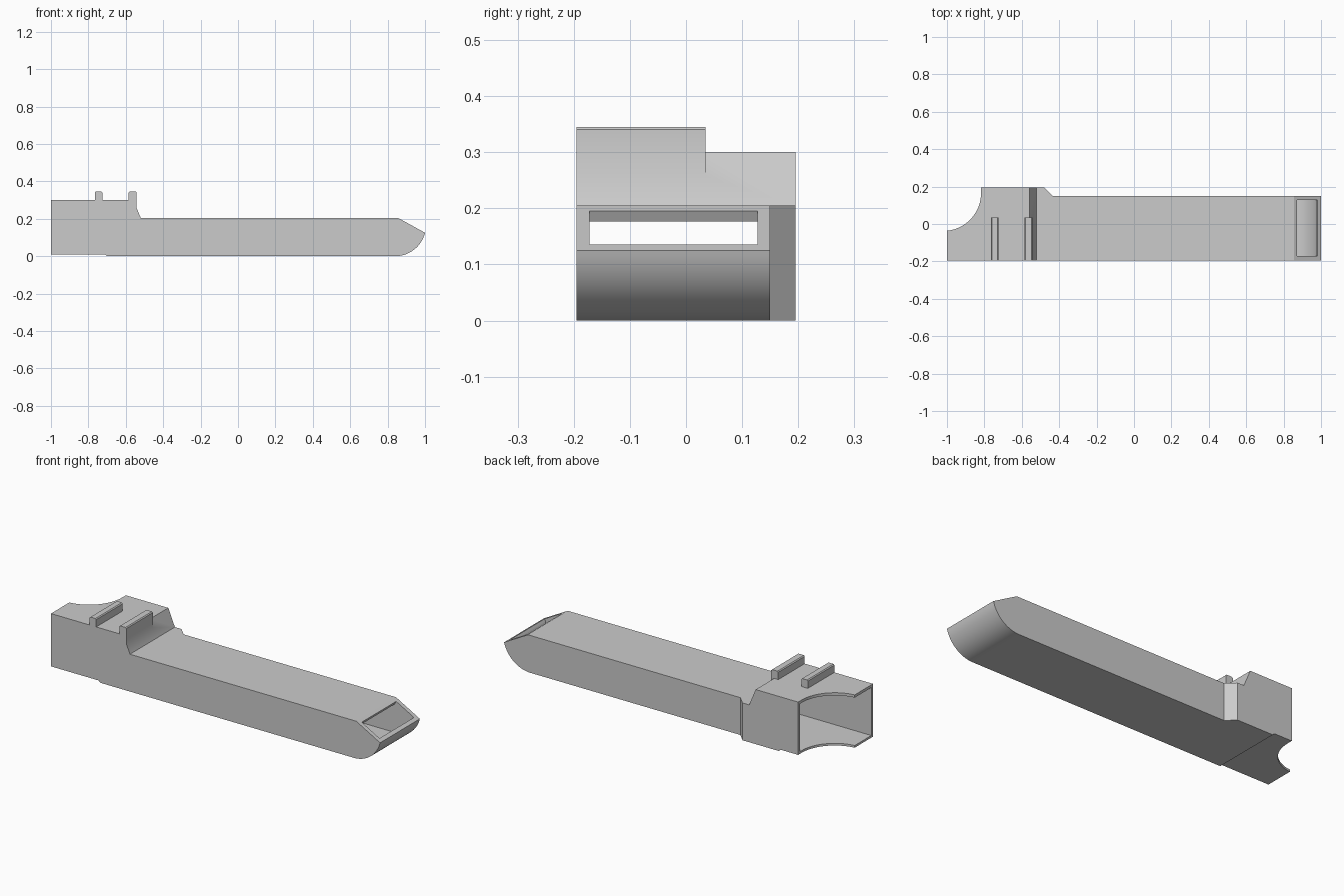
import bpy, bmesh, math
from mathutils import Vector

old = bpy.data.objects.get("Cube")
if old:
    bpy.data.objects.remove(old, do_unlink=True)

grey = bpy.data.materials.new("plain grey")
grey.use_nodes = True
colour = (0.6, 0.6, 0.6, 1)
grey.diffuse_color = colour
grey.node_tree.nodes["Principled BSDF"].inputs["Base Color"].default_value = colour


def prism(name, points, low, high, axis="y"):
    """Extrude an outline: (x, z) along y, or (x, y) along z."""
    bm = bmesh.new()
    place = (lambda a, b: (a, low, b)) if axis == "y" else (lambda a, b: (a, b, low))
    face = bm.faces.new([bm.verts.new(place(a, b)) for a, b in points])
    out = bmesh.ops.extrude_face_region(bm, geom=[face])
    move = Vector((0, high - low, 0) if axis == "y" else (0, 0, high - low))
    bmesh.ops.translate(bm, vec=move, verts=[v for v in out["geom"] if isinstance(v, bmesh.types.BMVert)])
    bmesh.ops.recalc_face_normals(bm, faces=bm.faces)
    mesh = bpy.data.meshes.new(name)
    bm.to_mesh(mesh)
    bm.free()
    mesh.materials.append(grey)
    ob = bpy.data.objects.new(name, mesh)
    bpy.context.collection.objects.link(ob)
    return ob


def combine(target, tool, operation):
    """Apply a boolean and discard the tool."""
    tool.hide_render = True
    mod = target.modifiers.new(operation, "BOOLEAN")
    mod.object, mod.operation, mod.solver = tool, operation, "EXACT"
    bpy.context.view_layer.objects.active = target
    bpy.ops.object.modifier_apply(modifier=mod.name)
    bpy.data.objects.remove(tool, do_unlink=True)


def arc(cx, cy, r, start, end, steps):
    angles = [math.radians(start + (end - start) * i / steps) for i in range(steps + 1)]
    return [(cx + r * math.cos(a), cy + r * math.sin(a)) for a in angles]


FRONT, BACK, SIDE = -0.195, 0.195, 0.15
WALL = 0.022
CHIN = (0.84, 0.165)

# Outer shell: socket, long sleeve and pointed nose with a rounded underside
outline = [(-1, 0.01), (-0.71, 0.01), (-0.70, 0)]
outline += arc(*CHIN, 0.165, -90, -14, 16)
outline += [(0.855, 0.205), (-0.52, 0.205), (-0.56, 0.30), (-1, 0.30)]
shell = prism("sleeve_shell", outline, FRONT, BACK)

# Two ridges on the socket
for name, x0, x1, base in (("rear_ridge", -0.765, -0.725, 0.29), ("front_ridge", -0.585, -0.542, 0.24)):
    c = 0.005
    ridge = [(x0, base), (x1, base), (x1, 0.345 - c), (x1 - c, 0.345), (x0 + c, 0.345), (x0, 0.345 - c)]
    combine(shell, prism(name, ridge, FRONT, 0.035), "UNION")

# Narrow the sleeve behind the socket
narrow = [(-0.48, BACK), (-0.435, SIDE), (1.1, SIDE), (1.1, 0.3), (-0.48, 0.3)]
combine(shell, prism("side_cutter", narrow, -0.1, 0.5, "z"), "DIFFERENCE")

# Hollow sleeve
inner = [(-0.7, WALL)] + arc(*CHIN, 0.165 - WALL, -90, -18, 16)
inner += [(0.849, 0.205 - WALL), (-0.7, 0.205 - WALL)]
combine(shell, prism("sleeve_cavity", inner, FRONT + WALL, SIDE - WALL), "DIFFERENCE")

# Hollow socket, open at the end
socket = [(-1.1, WALL), (-0.54, WALL), (-0.54, 0.195), (-0.575, 0.285), (-1.1, 0.285)]
combine(shell, prism("socket_cavity", socket, FRONT + 0.015, BACK - 0.015), "DIFFERENCE")

# Nose window, cut square to the sloping face
top, low = Vector((0.872, 0.195)), Vector((0.98, 0.135))
normal = Vector((0.08, 0.145)).normalized()
window = [top + normal * 0.05, top - normal * 0.03, low - normal * 0.03, low + normal * 0.05]
combine(shell, prism("window_cutter", window, FRONT + WALL + 0.001, SIDE - WALL - 0.001), "DIFFERENCE")

# Round thumb notch in the corner of the socket
notch = arc(-1.02, 0.165, 0.202, -90, 0, 24) + [(-0.818, 0.3), (-1.2, 0.3), (-1.2, -0.037)]
combine(shell, prism("notch_cutter", notch, -0.1, 0.5, "z"), "DIFFERENCE")

bpy.ops.object.select_all(action="DESELECT")
shell.select_set(True)
bpy.context.view_layer.objects.active = shell
bpy.ops.object.shade_smooth_by_angle(angle=math.radians(25))
